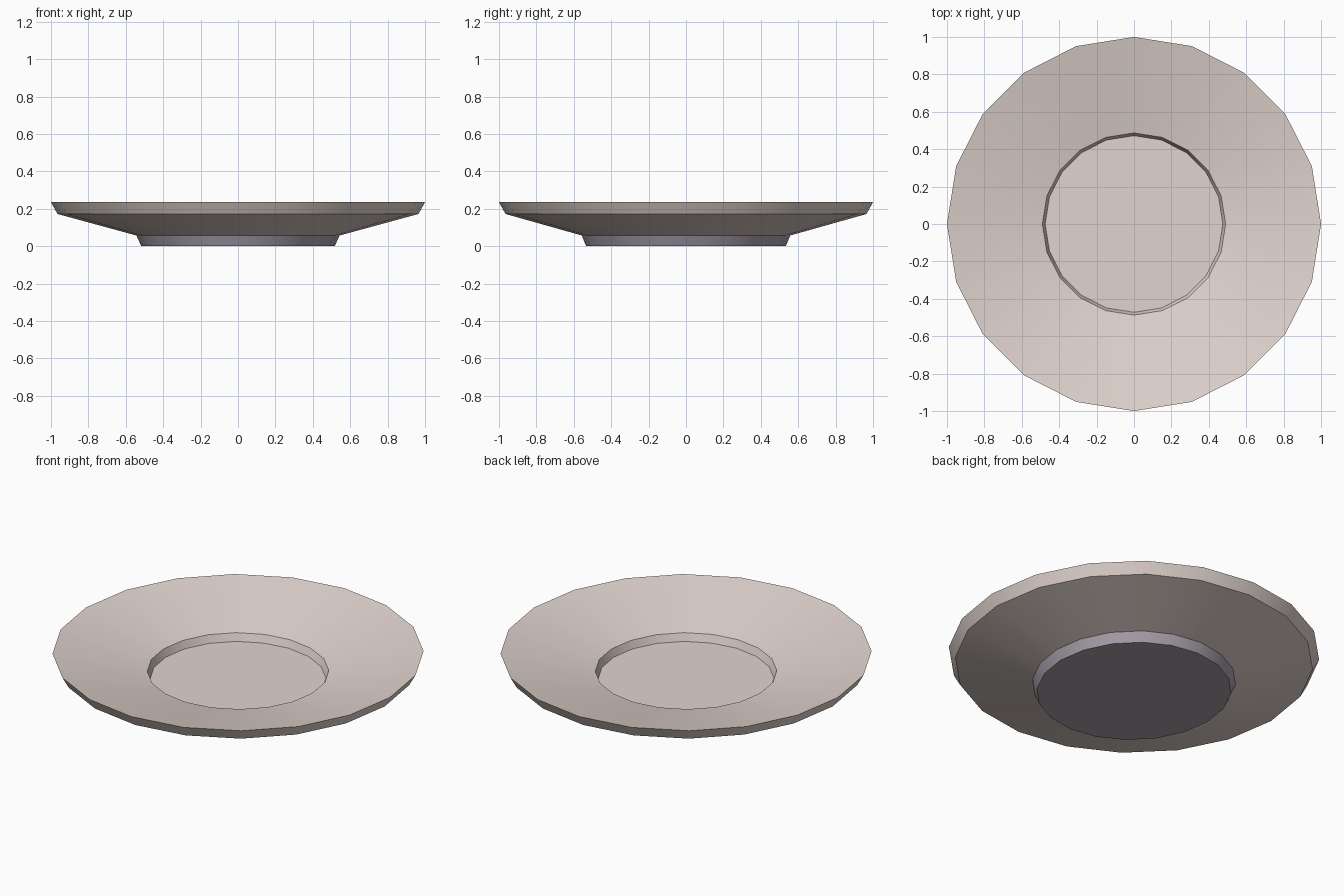
import bpy, bmesh, math

if "Cube" in bpy.data.objects:
    bpy.data.objects.remove(bpy.data.objects["Cube"])

SIDES = 20


def material(name, rgb):
    m = bpy.data.materials.new(name)
    m.diffuse_color = (*rgb, 1.0)
    m.use_nodes = True
    m.node_tree.nodes["Principled BSDF"].inputs["Base Color"].default_value = m.diffuse_color
    return m


def lathe(name, rings, mat, cap_start, cap_end):
    """Join rings of (x radius, y radius, height) into one turned part."""
    bm = bmesh.new()
    loops = []
    for rx, ry, z in rings:
        loops.append([bm.verts.new((rx * math.cos(2 * math.pi * i / SIDES),
                                    ry * math.sin(2 * math.pi * i / SIDES), z))
                      for i in range(SIDES)])
    for a, b in zip(loops, loops[1:]):
        for i in range(SIDES):
            j = (i + 1) % SIDES
            bm.faces.new((a[i], a[j], b[j], b[i])).smooth = True
    if cap_start:
        bm.faces.new(loops[0][::-1])
    if cap_end:
        bm.faces.new(loops[-1])
    # creases between the bands stay crisp, the bands themselves are smooth
    for loop in loops:
        for i in range(SIDES):
            e = bm.edges.get((loop[i], loop[(i + 1) % SIDES]))
            if e:
                e.smooth = False
    me = bpy.data.meshes.new(name)
    bm.to_mesh(me)
    bm.free()
    me.materials.append(mat)
    ob = bpy.data.objects.new(name, me)
    bpy.context.collection.objects.link(ob)
    return ob


cream = material("warm_cream", (0.75, 0.655, 0.615))
grey = material("mauve_grey", (0.39, 0.35, 0.41))

# dish: underside, outer rim, sloped top, short step and sunken floor
lathe("plate_dish", [(0.543, 0.557, 0.057), (0.965, 0.965, 0.172),
                     (1.0, 1.0, 0.235), (0.49, 0.487, 0.125),
                     (0.475, 0.472, 0.08)],
      cream, False, True)

# foot: flared base with a flat bottom
lathe("plate_foot", [(0.517, 0.534, 0.0), (0.543, 0.557, 0.057)],
      grey, True, False)
